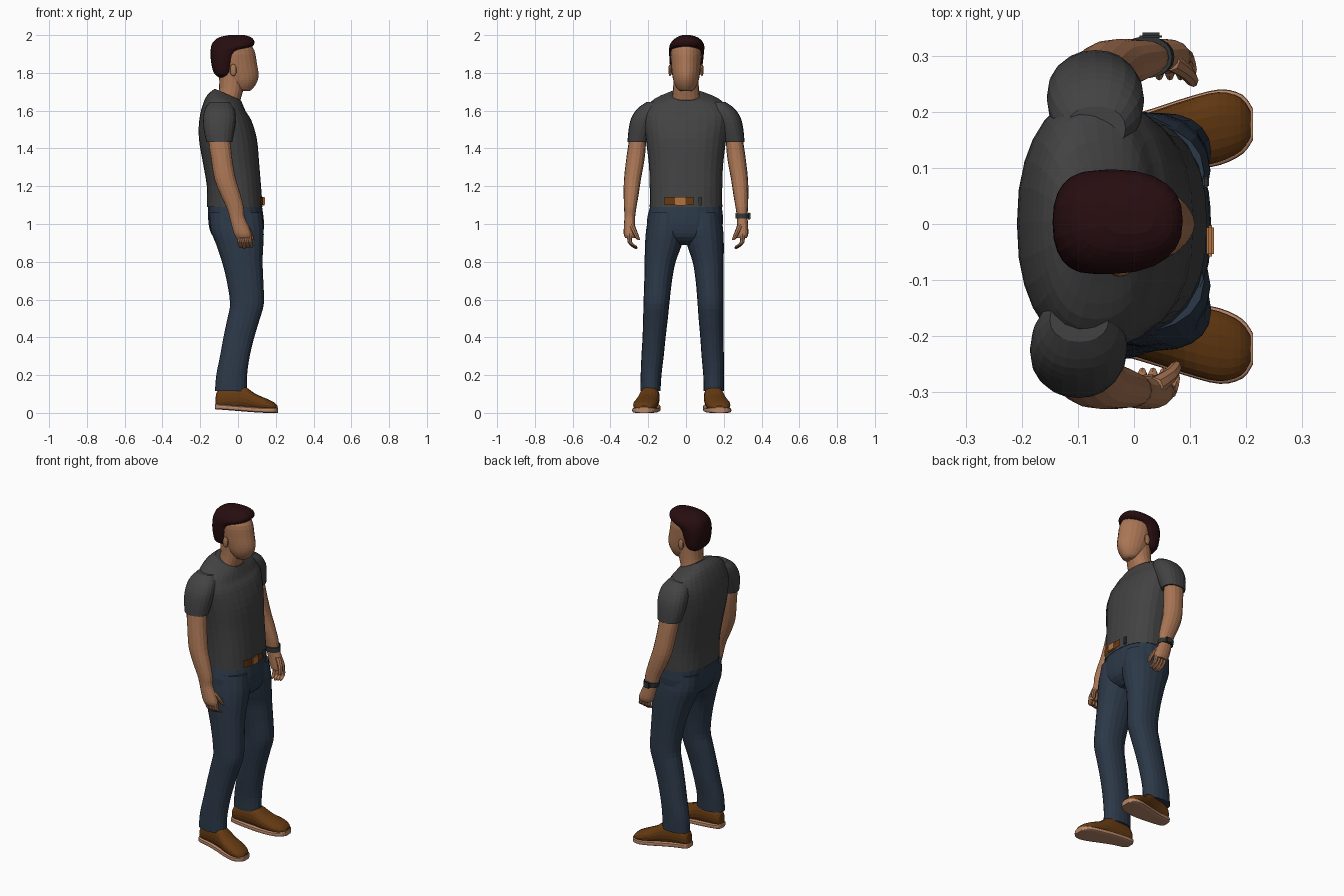
import bpy, bmesh
from math import sin, cos, pi, copysign
from mathutils import Vector

if "Cube" in bpy.data.objects:
    bpy.data.objects.remove(bpy.data.objects["Cube"], do_unlink=True)


def material(name, colour):
    mat = bpy.data.materials.new(name)
    mat.use_nodes = True
    mat.diffuse_color = (*colour, 1)
    mat.node_tree.nodes["Principled BSDF"].inputs["Base Color"].default_value = (*colour, 1)
    return mat


SKIN = material("skin", (.40, .18, .09))
HAIR = material("dark hair", (.02, .004, .005))
SHIRT = material("charcoal cotton", (.055, .055, .055))
DENIM = material("blue denim", (.025, .04, .065))
LEATHER = material("brown leather", (.13, .042, .006))
SOLE = material("pale rubber", (.48, .24, .14))
BRASS = material("brass", (.45, .17, .05))
METAL = material("dark metal", (.03, .035, .037))

parts = []


def finish(name, bm, mat):
    bmesh.ops.recalc_face_normals(bm, faces=bm.faces)
    mesh = bpy.data.meshes.new(name)
    bm.to_mesh(mesh)
    bm.free()
    mesh.materials.append(mat)
    obj = bpy.data.objects.new(name, mesh)
    bpy.context.collection.objects.link(obj)
    parts.append(obj)
    return obj


def smooth_rings(rings, steps):
    """Catmull-Rom interpolation between neighbouring rings."""
    rings = [tuple(r) + (0,) * (6 - len(r)) for r in rings]
    padded = [rings[0]] + rings + [rings[-1]]
    result = []
    for i in range(len(rings) - 1):
        for k in range(steps):
            t = k / steps
            result.append([
                b + t / 2 * (c - a + t * (2 * a - 5 * b + 4 * c - d + t * (3 * (b - c) + d - a)))
                for a, b, c, d in zip(*padded[i:i + 4])])
    return result + [rings[-1]]


def loft(name, rings, mat, n=2.2, sides=20, steps=3, axis="z", flip=1, keep=None):
    """Skin rings of (position, a0, a1, b0, b1, slope) along an axis."""
    bm = bmesh.new()
    loops = []
    for t, a0, a1, b0, b1, slope in smooth_rings(rings, steps):
        loop = []
        for k in range(sides):
            c, s = cos(2 * pi * k / sides), sin(2 * pi * k / sides)
            da = copysign(abs(c) ** (2 / n), c) * (a1 - a0) / 2
            db = copysign(abs(s) ** (2 / n), s) * (b1 - b0) / 2
            a, b = (a0 + a1) / 2 + da, (b0 + b1) / 2 + db
            x, y, z = (a, b, t - slope * da) if axis == "z" else (t, a, b)
            loop.append(bm.verts.new((x, y * flip, z)))
        loops.append(loop)
    for low, high in zip(loops, loops[1:]):
        for k in range(sides):
            j = (k + 1) % sides
            bm.faces.new((low[k], low[j], high[j], high[k]))
    bm.faces.new(loops[0])
    bm.faces.new(loops[-1])
    if keep:
        unwanted = [f for f in bm.faces if not keep(f.calc_center_median())]
        bmesh.ops.delete(bm, geom=unwanted, context="FACES")
    return finish(name, bm, mat)


def tube(name, path, mat, flip):
    """Tapered round limb through points of (x, y, z, radius)."""
    rings = [(z, x - r, x + r, y - r, y + r) for x, y, z, r in path]
    return loft(name, rings, mat, n=2, sides=8, steps=2, flip=flip)


def block(name, centre, size, mat, bevel):
    bm = bmesh.new()
    bmesh.ops.create_cube(bm, size=1)
    for v in bm.verts:
        v.co = Vector(centre) + v.co * Vector(size)
    bmesh.ops.bevel(bm, geom=bm.edges[:], offset=bevel, segments=2, affect="EDGES")
    return finish(name, bm, mat)


def ball(name, centre, size, mat):
    bm = bmesh.new()
    bmesh.ops.create_uvsphere(bm, u_segments=12, v_segments=8, radius=1)
    for v in bm.verts:
        v.co = Vector(centre) + v.co * Vector(size)
    return finish(name, bm, mat)


def moved(rings, dx=0, dy=0, lean=0):
    """Shift vertical rings, with a sideways lean that fades with height."""
    out = []
    for z, x0, x1, y0, y1 in rings:
        shift = dy + lean * z
        out.append((z, x0 + dx, x1 + dx, y0 + shift, y1 + shift))
    return out


# Shirt body, with a collar that dips at the front
loft("shirt_body", [
    (1.09, -.163, .13, -.192, .192), (1.2, -.165, .122, -.192, .192),
    (1.32, -.185, .112, -.197, .197), (1.45, -.207, .1, -.213, .213),
    (1.55, -.205, .07, -.225, .228), (1.61, -.188, .043, -.212, .218, .15),
    (1.655, -.162, .028, -.17, .178, .3), (1.685, -.122, .016, -.088, .088, .45)],
    SHIRT, n=2.35, sides=28)

# Belt front and buckle, with a loop beside it
loft("belt", [(1.1, -.166, .137, -.197, .197), (1.143, -.166, .136, -.197, .197)],
     LEATHER, n=2.35, sides=80, steps=1,
     keep=lambda c: c.x > 0 and -.11 < c.y < .045)
block("belt_buckle", (.136, -.03, 1.121), (.014, .055, .046), BRASS, .004)
block("belt_loop", (.128, .075, 1.12), (.012, .02, .045), METAL, .003)

# Hips and seat of the trousers
loft("trouser_hips", [
    (.89, -.07, .08, -.05, .05), (.93, -.13, .125, -.16, .15),
    (1.0, -.156, .138, -.207, .195), (1.1, -.158, .126, -.188, .188)],
    DENIM, n=2.3, sides=24)

# Neck, faceless head and hair
loft("neck", [
    (1.6, -.12, .0, -.075, .075), (1.66, -.112, .014, -.074, .074),
    (1.72, -.1, .03, -.068, .068), (1.8, -.1, .04, -.066, .066)], SKIN)
loft("head", [
    (1.703, .01, .06, -.025, .025), (1.715, -.03, .077, -.045, .045),
    (1.75, -.07, .1, -.064, .064), (1.79, -.1, .109, -.073, .073),
    (1.85, -.12, .1, -.079, .079), (1.92, -.12, .086, -.079, .079),
    (1.975, -.09, .05, -.05, .05)], SKIN, n=1.85, sides=24)
loft("hair", [
    (1.775, -.1, -.055, -.045, .045), (1.8, -.128, -.035, -.078, .078),
    (1.86, -.143, -.012, -.087, .09), (1.91, -.145, .012, -.089, .095),
    (1.94, -.142, .075, -.088, .097), (1.965, -.13, .087, -.076, .088),
    (1.988, -.1, .07, -.05, .062), (2.0, -.05, .035, -.018, .025)],
    HAIR, n=2.4, sides=24)

# Sleeve, arm, leg and shoe, given for one side as distances from the middle
sleeve = [
    (1.435, -.168, -.03, .198, .31), (1.5, -.182, -.018, .175, .304),
    (1.56, -.185, -.012, .15, .29), (1.61, -.175, -.02, .13, .258),
    (1.645, -.15, -.045, .13, .21)]
arm = [
    (.925, -.01, .07, .268, .322), (.95, -.022, .07, .268, .33),
    (1.0, -.036, .05, .27, .328), (1.04, -.046, .034, .269, .326),
    (1.09, -.062, .03, .262, .328), (1.16, -.095, .012, .25, .33),
    (1.24, -.125, -.012, .238, .328), (1.34, -.142, -.03, .22, .317),
    (1.43, -.155, -.04, .212, .304), (1.5, -.15, -.05, .215, .294)]
leg = [
    (.115, -.122, .048, .135, .242), (.2, -.115, .048, .13, .24),
    (.3, -.095, .062, .118, .236), (.4, -.077, .086, .108, .23),
    (.5, -.056, .116, .096, .227), (.58, -.042, .137, .088, .225),
    (.7, -.06, .134, .074, .221), (.8, -.085, .13, .055, .219),
    (.89, -.115, .134, .022, .217), (.97, -.145, .136, .004, .211),
    (1.06, -.15, .125, .01, .195)]
shoe = [
    (-.12, .16, .195, .04, .07), (-.106, .145, .213, .025, .12),
    (-.04, .14, .225, .02, .142), (.03, .14, .245, .015, .142),
    (.09, .145, .265, .01, .102), (.15, .155, .28, .008, .076),
    (.19, .175, .27, .008, .056), (.208, .2, .245, .015, .038)]

for side, flip in (("left", 1), ("right", -1)):
    left = flip > 0
    reach = .03 if left else 0
    inset = -.045 if left else 0
    loft(side + "_sleeve", moved(sleeve, dx=reach), SHIRT, flip=flip)
    loft(side + "_arm", moved(arm, dx=reach), SKIN, sides=16, flip=flip)
    loft(side + "_trouser_leg", moved(leg, dy=inset, lean=-inset * .7), DENIM, flip=flip)
    ball(side + "_ear", (-.025, .084 * flip, 1.815), (.018, .01, .032), SKIN)

    # Curled fingers and thumb
    for i in range(4):
        x = reach + .002 + .019 * i
        tip = .868 + .004 * abs(i - 1)
        tube(f"{side}_finger_{i + 1}", [
            (x, .298, .95, .013), (x + .006, .298, .905, .012),
            (x + .012, .275, tip + .01, .011), (x + .013, .262, tip, .006)], SKIN, flip)
    tube(side + "_thumb", [
        (reach + .035, .29, 1.0, .017), (reach + .062, .272, .96, .014),
        (reach + .074, .256, .925, .011), (reach + .076, .25, .915, .005)], SKIN, flip)

    # Shoe upper over a slightly wider sole
    upper = [(x, y0 + inset, y1 + inset, z0, z1) for x, y0, y1, z0, z1 in shoe]
    loft(side + "_shoe", upper, LEATHER, axis="x", flip=flip)
    sole = []
    for x, y0, y1, _, _ in upper:
        base = max(0, .01 - .08 * x)
        sole.append((x * 1.02, y0 - .005, y1 + .005, base, base + .028))
    loft(side + "_sole", sole, SOLE, n=5, axis="x", flip=flip)

# Watch on the left wrist
loft("watch_strap", [(1.028, -.02, .072, .262, .333), (1.056, -.027, .068, .26, .334)],
     METAL, sides=18, steps=1)
block("watch_case", (.03, .334, 1.042), (.04, .014, .04), METAL, .005)

# Smooth shading that keeps hems and soles crisp
for obj in bpy.context.view_layer.objects:
    obj.select_set(obj in parts)
bpy.context.view_layer.objects.active = parts[0]
bpy.ops.object.shade_smooth_by_angle(angle=.7)
